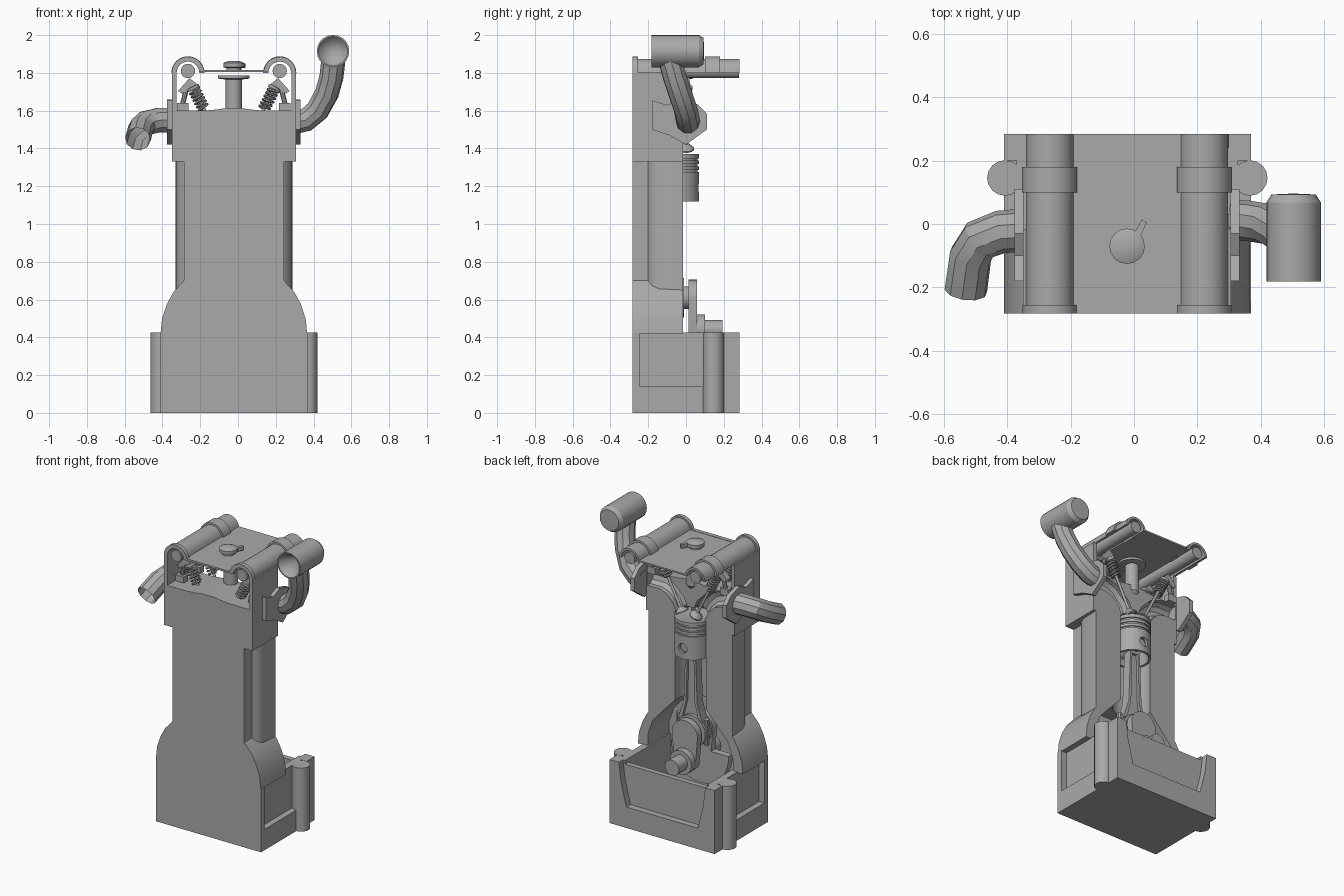
import bpy, bmesh, math
from mathutils import Vector

if "Cube" in bpy.data.objects:
    bpy.data.objects.remove(bpy.data.objects["Cube"])

C = -0.022          # engine centre line in x
AX = -0.045         # cylinder axis in y
CUT = -0.015        # section plane in y
gray = bpy.data.materials.new("cast_gray")
gray.diffuse_color = (0.4, 0.4, 0.4, 1)
gray.use_nodes = True
gray.node_tree.nodes["Principled BSDF"].inputs["Base Color"].default_value = gray.diffuse_color


def finish(name, bm):
    bmesh.ops.remove_doubles(bm, verts=bm.verts, dist=1e-5)
    bmesh.ops.recalc_face_normals(bm, faces=bm.faces)
    me = bpy.data.meshes.new(name)
    bm.to_mesh(me)
    bm.free()
    me.materials.append(gray)
    ob = bpy.data.objects.new(name, me)
    bpy.context.collection.objects.link(ob)
    return ob


def prism(name, pts, a, b, axis='y'):
    """Extrude a flat outline from a to b along an axis."""
    place = {'x': lambda p, t: (t, p[0], p[1]),
             'y': lambda p, t: (p[0], t, p[1]),
             'z': lambda p, t: (p[0], p[1], t)}[axis]
    bm = bmesh.new()
    lo = [bm.verts.new(place(p, a)) for p in pts]
    hi = [bm.verts.new(place(p, b)) for p in pts]
    n = len(pts)
    bm.faces.new(lo)
    bm.faces.new(hi[::-1])
    for i in range(n):
        bm.faces.new((lo[i], lo[(i + 1) % n], hi[(i + 1) % n], hi[i]))
    return finish(name, bm)


def box(name, x0, x1, y0, y1, z0, z1):
    return prism(name, [(x0, z0), (x1, z0), (x1, z1), (x0, z1)], y0, y1)


def sym(half):
    """Mirror an outline of (offset, height) about the centre line."""
    return [(C + x, z) for x, z in half] + [(C - x, z) for x, z in half[::-1]]


def arc(cx, cz, r, a0, a1, n=12):
    return [(cx + r * math.cos(math.radians(a0 + (a1 - a0) * i / n)),
             cz + r * math.sin(math.radians(a0 + (a1 - a0) * i / n))) for i in range(n + 1)]


def lathe(name, start, direction, prof, n=24):
    """Revolve (radius, distance) points about an axis."""
    q = Vector(direction).normalized().to_track_quat('Z', 'Y')
    bm = bmesh.new()
    rings = []
    for r, t in prof:
        ring = []
        for i in range(n):
            a = 2 * math.pi * i / n
            ring.append(bm.verts.new(Vector(start) + q @ Vector((r * math.cos(a), r * math.sin(a), t))))
        rings.append(ring)
    for p, s in zip(rings, rings[1:]):
        for i in range(n):
            bm.faces.new((p[i], p[(i + 1) % n], s[(i + 1) % n], s[i]))
    bmesh.ops.dissolve_degenerate(bm, dist=1e-6, edges=bm.edges)
    return finish(name, bm)


def rod(name, p0, p1, r, n=20):
    d = Vector(p1) - Vector(p0)
    return lathe(name, p0, d, [(0, 0), (r, 0), (r, d.length), (0, d.length)], n)


def tube(name, pts, r, sides=3, caps=False):
    cu = bpy.data.curves.new(name, 'CURVE')
    cu.dimensions = '3D'
    cu.bevel_depth, cu.bevel_resolution, cu.use_fill_caps = r, sides, caps
    sp = cu.splines.new('POLY')
    sp.points.add(len(pts) - 1)
    for p, co in zip(sp.points, pts):
        p.co = (*co, 1)
    tmp = bpy.data.objects.new("tmp", cu)
    bpy.context.collection.objects.link(tmp)
    bpy.context.view_layer.update()
    bm = bmesh.new()
    bm.from_mesh(tmp.to_mesh())
    bpy.data.objects.remove(tmp)
    return finish(name, bm)


def cut(ob, cutters):
    bpy.context.view_layer.objects.active = ob
    for c in cutters:
        m = ob.modifiers.new("cut", 'BOOLEAN')
        m.operation, m.solver, m.object = 'DIFFERENCE', 'EXACT', c
        bpy.ops.object.modifier_apply(modifier=m.name)


# Sump: floor, front wall, recessed side and back walls, corner posts, bolt bosses
L, R = -0.41, 0.368
box("sump_floor", L, R, -0.282, 0.283, 0, 0.14)
box("sump_front_wall", L, R, -0.282, -0.245, 0.14, 0.425)
box("sump_back_wall", L + 0.04, R - 0.04, 0.205, 0.24, 0.14, 0.40)
for s, e in ((-1, L), (1, R)):
    x0, x1 = sorted((e - s * 0.04, e - s * 0.085))
    box("sump_side_wall", x0, x1, -0.26, 0.24, 0.14, 0.425)
    prism("sump_corner_post", [(e, 0.14), (e, 0.425), (e - s * 0.07, 0.425),
                               (e - s * 0.085, 0.3), (e - s * 0.125, 0.14)], 0.2, 0.283)
    rod("bolt_boss", (e - s * 0.003, 0.145, 0), (e - s * 0.003, 0.145, 0.425), 0.056, 16)

# Crankcase and cylinder block, opened at the section plane
case = prism("crankcase_block", sym([(0.388, 0.42), (0.38, 0.5), (0.355, 0.575), (0.32, 0.64),
                                     (0.265, 0.70), (0.265, 1.335)]), -0.282, CUT)
barrel = prism("cylinder_jacket", [(C + x, y) for x, y in
               ((0.265, -0.2), (0.29, -0.18), (0.305, -0.14), (0.31, CUT),
                (-0.31, CUT), (-0.305, -0.14), (-0.29, -0.18), (-0.265, -0.2))], 0.65, 1.335, 'z')
top = [(0.328, 1.33), (0.328, 1.60), (0.16, 1.60), (0.1, 1.605), (0.04, 1.613)]
head = prism("cylinder_head", sym(top), -0.282, CUT)
bore = lathe("bore_cutter", (C, AX, 0.5), (0, 0, 1),
             [(0, 0), (0.12, 0), (0.12, 0.87), (0.06, 0.93), (0, 0.94)], 32)
cavity = prism("case_cutter", sym([(0.315, 0.3), (0.315, 0.5), (0.28, 0.6), (0.2, 0.69), (0.115, 0.78)]),
               -0.24, 0.1)
ports = [tube("port_cutter", [(C + s * x, -0.03, z) for x, z in
              ((0.05, 1.37), (0.09, 1.46), (0.15, 1.52), (0.22, 1.545), (0.32, 1.545))], 0.052, 3, True)
         for s in (-1, 1)]
cut(case, [cavity, bore])
cut(barrel, [cavity, bore])
cut(head, [bore] + ports)
for c in [bore, cavity] + ports:
    bpy.data.objects.remove(c)


# Cam cover: arched strip with raised bands, and head side walls
def cover(name, r, y0, y1):
    outer = arc(0.243, 1.80, r, 0, 169)
    inner = arc(0.243, 1.80, 0.06, 176, 0)
    strip = [(C + x, z) for x, z in outer] + [(C - x, z) for x, z in outer[::-1]]
    under = [(C - x, z) for x, z in inner[::-1]] + [(C + x, z) for x, z in inner]
    return prism(name, strip + under, y0, y1)


cover("cam_cover", 0.075, -0.255, 0.284)
cover("cam_cover_front_rim", 0.086, -0.282, -0.255)
for s in (-1, 1):
    a, b = sorted((C + s * 0.328, C + s * 0.304))
    box("head_side_wall", a, b, -0.282, CUT, 1.595, 1.802)
    x = C + s * 0.243
    prism("cover_band", arc(x, 1.80, 0.088, 0, 180) + arc(x, 1.80, 0.06, 180, 0), 0.1, 0.18)
    rod("camshaft", (x, -0.275, 1.81), (x, 0.28, 1.81), 0.038)

# Oil cap with its tab, and the spark plug tube
lathe("oil_cap", (C, -0.07, 1.81), (0, 0, 1), [(0, 0), (0.04, 0), (0.04, 0.015), (0.056, 0.02),
                                               (0.056, 0.042), (0.03, 0.053), (0, 0.053)], 16)
prism("oil_cap_tab", [(0.0, -0.03), (0.025, 0.015), (0.04, 0.005), (0.02, -0.04)], 1.825, 1.85, 'z')
lathe("spark_plug", (C, AX, 1.38), (0, 0, 1),
      [(0, 0), (0.012, 0), (0.015, 0.05), (0.03, 0.08), (0.03, 0.18), (0.044, 0.2), (0.044, 0.385),
       (0.084, 0.39), (0.084, 0.405), (0, 0.405)], 20)

# Valve gear: tilted valves, springs, rockers and pedestals
for s in (-1, 1):
    for y in (0.0, -0.17):
        base = Vector((C + s * 0.05, y, 1.395))
        tip = Vector((C + s * 0.228, y, 1.745))
        d = (tip - base).normalized()
        lathe("valve", base, d, [(0, 0), (0.042, 0), (0.042, 0.008), (0.012, 0.035), (0.009, 0.05),
                                 (0.009, 0.355), (0.035, 0.357), (0.035, 0.372), (0, 0.375)], 16)
        u, v = Vector((0, 1, 0)), d.cross(Vector((0, 1, 0)))
        coil = []
        for i in range(73):
            a = i * math.pi / 6
            coil.append(base + d * (0.24 + 0.118 * i / 72) + (u * math.cos(a) + v * math.sin(a)) * 0.028)
        tube("valve_spring", coil, 0.007, 1)
        prism("rocker", [(C + s * x, z) for x, z in ((0.17, 1.70), (0.20, 1.745), (0.235, 1.772),
                         (0.295, 1.705), (0.275, 1.69), (0.23, 1.715))], y - 0.02, y + 0.02)
        rod("rocker_post", (C + s * 0.275, y, 1.62), (C + s * 0.25, y, 1.72), 0.014, 10)
        a, b = sorted((C + s * 0.24, C + s * 0.3))
        box("rocker_pedestal", a, b, y - 0.03, y + 0.015, 1.595, 1.64)

# Port flanges
flange = [(-0.18, 1.655), (-0.10, 1.63), (-0.03, 1.66), (0.06, 1.635), (0.11, 1.585),
          (0.11, 1.50), (0.0, 1.42), (-0.09, 1.47), (-0.18, 1.50)]
prism("right_flange", flange, C + 0.326, C + 0.354, 'x')
prism("left_flange", flange, C - 0.354, C - 0.326, 'x')

# Intake pipe and air filter
tube("intake_pipe", [(0.31, 0.01, 1.54), (0.36, 0.01, 1.55), (0.42, 0.0, 1.60), (0.47, -0.03, 1.69),
                     (0.495, -0.06, 1.78), (0.505, -0.085, 1.87)], 0.064, 3)
lathe("air_filter", (0.503, -0.182, 1.915), (0, 1, 0),
      [(0, 0.1), (0.078, 0), (0.086, 0), (0.086, 0.25), (0.07, 0.275), (0, 0.278)], 20)

# Exhaust pipe with open end
tube("exhaust_pipe", [(-0.35, -0.02, 1.55), (-0.42, -0.025, 1.55), (-0.485, -0.05, 1.535),
                      (-0.515, -0.1, 1.505), (-0.53, -0.21, 1.45)], 0.068, 3)

# Piston with ring grooves, hollow skirt and pin hole
prof = [(0, 0.14), (0.09, 0.14), (0.1, 0), (0.115, 0)]
for z in (0.155, 0.185, 0.215):
    prof += [(0.115, z), (0.107, z), (0.107, z + 0.012), (0.115, z + 0.012)]
prof += [(0.115, 0.25), (0.09, 0.25), (0.06, 0.243), (0, 0.24)]
piston = lathe("piston", (C, AX, 1.12), (0, 0, 1), prof, 32)
hole = rod("pin_cutter", (C, -0.25, 1.19), (C, 0.15, 1.19), 0.032)
cut(piston, [hole])
bpy.data.objects.remove(hole)
rod("piston_pin", (C, AX - 0.09, 1.19), (C, AX + 0.09, 1.19), 0.03)

# Connecting rod: I-section shank, big end ring, bolts
PZ, JZ, K = 0.61, 0.44, C - 0.008
prism("rod_web", sym([(0.06, 0.69), (0.035, 0.80), (0.025, 1.17)]), AX - 0.012, AX + 0.012)
for s in (-1, 1):
    prism("rod_rail", [(C + s * x, z) for x, z in ((0.095, 0.66), (0.05, 0.80), (0.036, 1.17),
                       (0.022, 1.17), (0.032, 0.80), (0.06, 0.69))], AX - 0.03, AX + 0.03)
    rod("rod_bolt", (C + s * 0.1, AX, 0.53), (C + s * 0.1, AX, 0.70), 0.018, 10)
rod("rod_small_end", (C, AX - 0.03, 1.19), (C, AX + 0.03, 1.19), 0.05)
rod("rod_big_end", (K, AX - 0.035, PZ), (K, AX + 0.035, PZ), 0.105, 28)

# Crankshaft: pin, webs, counterweight and journals
rod("crank_pin", (K, -0.12, PZ), (K, 0.02, PZ), 0.06)
web = arc(K, PZ, 0.095, 0, 180, 16) + arc(K, JZ, 0.08, 180, 360, 16)
prism("crank_web_back", web, 0.012, 0.057)
prism("crank_web_front", web, -0.15, -0.105)
prism("counterweight", arc(K, JZ, 0.21, 175, 365, 20), -0.15, -0.105)
rod("journal_collar", (K, 0.05, JZ), (K, 0.1, JZ), 0.08)
rod("main_journal", (K, 0.09, JZ), (K, 0.192, JZ), 0.052)
rod("front_journal", (K, -0.25, JZ), (K, -0.14, JZ), 0.06)

# Smooth round surfaces, keep hard edges
bpy.ops.object.select_all(action='SELECT')
bpy.context.view_layer.objects.active = head
bpy.ops.object.shade_smooth_by_angle(angle=math.radians(32))
